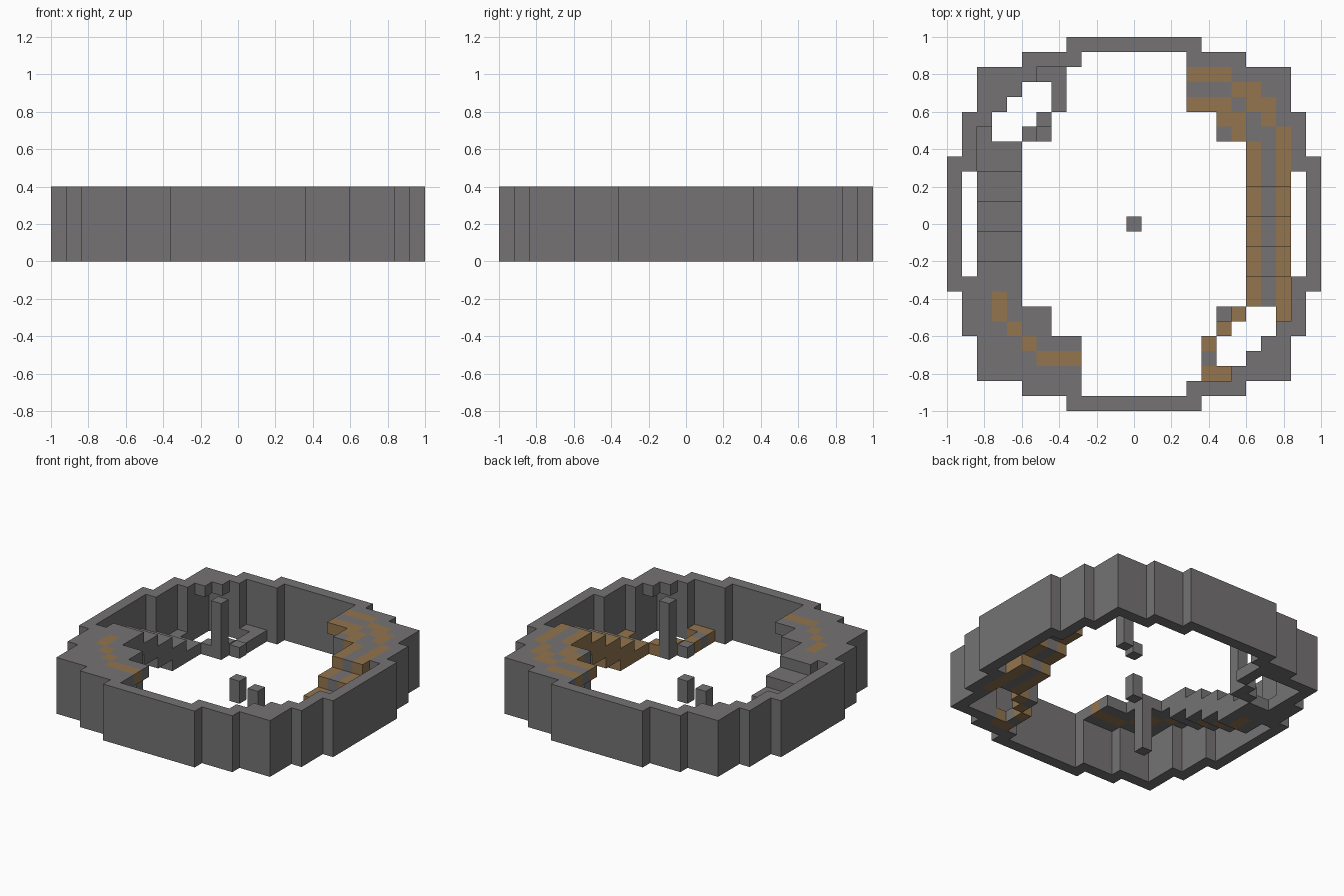
import bpy, bmesh
from math import radians

cube = bpy.data.objects.get("Cube")
if cube:
    bpy.data.objects.remove(cube)

U = 0.08          # edge of one block
TOP = 4           # index of the highest layer
DIRS = [(1, 0, 0), (-1, 0, 0), (0, 1, 0), (0, -1, 0), (0, 0, 1), (0, 0, -1)]


def make_material(name, rgb):
    m = bpy.data.materials.new(name)
    m.use_nodes = True
    col = (*rgb, 1)
    m.diffuse_color = col
    m.node_tree.nodes["Principled BSDF"].inputs["Base Color"].default_value = col
    return m


MATS = [make_material("stone_grey", (0.178, 0.171, 0.171)),
        make_material("wood_tan", (0.287, 0.178, 0.074))]


def block(i0, i1, j0, j1, k0, k1):
    """All cells of an inclusive range."""
    return {(i, j, k) for i in range(i0, i1 + 1)
            for j in range(j0, j1 + 1) for k in range(k0, k1 + 1)}


def turn(cells):
    """Half turn about the vertical axis."""
    return {(-i, -j, k) for i, j, k in cells}


def build(name, cells, tan=lambda i, j, k: False):
    """Mesh the outer skin of a set of cells, coloured by a rule."""
    bm = bmesh.new()
    verts = {}

    def vert(p):
        if p not in verts:
            verts[p] = bm.verts.new(((p[0] - 0.5) * U, (p[1] - 0.5) * U, p[2] * U))
        return verts[p]

    for c in sorted(cells):
        for d in DIRS:
            if tuple(a + b for a, b in zip(c, d)) in cells:
                continue
            ax = [abs(v) for v in d].index(1)
            u, w = (ax + 1) % 3, (ax + 2) % 3
            ring = []
            for a, b in ((0, 0), (1, 0), (1, 1), (0, 1)):
                p = list(c)
                p[ax] += d[ax] > 0
                p[u] += a
                p[w] += b
                ring.append(vert(tuple(p)))
            if d[ax] < 0:
                ring.reverse()
            bm.faces.new(ring).material_index = int(tan(*c))
    bmesh.ops.dissolve_limit(bm, angle_limit=radians(1), verts=bm.verts[:],
                             edges=bm.edges[:], delimit={'MATERIAL'})
    me = bpy.data.meshes.new(name)
    bm.to_mesh(me)
    bm.free()
    for m in MATS:
        me.materials.append(m)
    ob = bpy.data.objects.new(name, me)
    bpy.context.scene.collection.objects.link(ob)


# Round outer wall: one eighth, mirrored to all sides
eighth = [(i, 12) for i in range(5)] + [(i, 11) for i in range(4, 8)] \
    + [(i, 10) for i in range(7, 11)]
wall = set()
for a, b in eighth:
    for x, y in ((a, b), (b, a)):
        for sx in (1, -1):
            for sy in (1, -1):
                wall |= block(sx * x, sx * x, sy * y, sy * y, 0, TOP)
build("outer_wall", wall)

# Corner brackets under the rim above each open landing
bracket = {(-9, 8, TOP), (-8, 9, TOP), (-9, 9, TOP)}
build("left_corner_bracket", bracket)
build("right_corner_bracket", turn(bracket))

# Four inner posts and the broken centre post
for side, sx in (("left", -1), ("right", 1)):
    for end, sy in (("front", -1), ("back", 1)):
        build(f"{end}_{side}_post", block(sx * 6, sx * 6, sy * 6, sy * 6, 0, TOP))
build("centre_post_base", block(0, 0, 0, 0, 0, 1))
build("centre_post_cap", block(0, 0, 0, 0, TOP, TOP))

# Upper platforms, one cell thick, wrapped round a post
platform = block(-10, -8, -5, -3, TOP, TOP) | block(-10, -6, -7, -6, TOP, TOP) \
    | block(-10, -4, -10, -8, TOP, TOP)
platform -= wall | {(-6, -6, TOP)}

front_stripe = {(-9, -5), (-9, -6), (-8, -7), (-7, -8)} | {(i, -9) for i in (-6, -5, -4)}
outer_stripe = {(i, 10) for i in (4, 5, 6)} | {(7, 9), (8, 9), (8, 8), (9, 8), (9, 7), (10, 6)}
inner_stripe = {(i, 8) for i in (4, 5, 6)} | {(6, 7), (7, 7), (7, 6)}
back_stripes = outer_stripe | inner_stripe

build("front_left_platform", platform, lambda i, j, k: (i, j) in front_stripe)
build("back_right_platform", turn(platform),
      lambda i, j, k: (i, j) in back_stripes or (j < 6 and i in (8, 10)))

# Stair flights: each tread reaches back under the one above
flight = set()
for k in range(TOP):
    near = 2 - 2 * k
    flight |= block(-10, -8, near, near + 3, k, k)
build("left_flight", flight, lambda i, j, k: i == -9 and (i, j, k + 1) in flight)
build("right_flight", turn(flight), lambda i, j, k: i in (8, 10))

# Broken lower landings: only the rim blocks remain
landing = {(-10, 6, 0), (-7, 6, 0), (-6, 7, 0), (-5, 8, 0), (-5, 9, 0),
           (-5, 10, 0), (-6, 10, 0)}
build("back_left_landing", landing)
build("front_right_landing", turn(landing), lambda i, j, k: j != -9)
